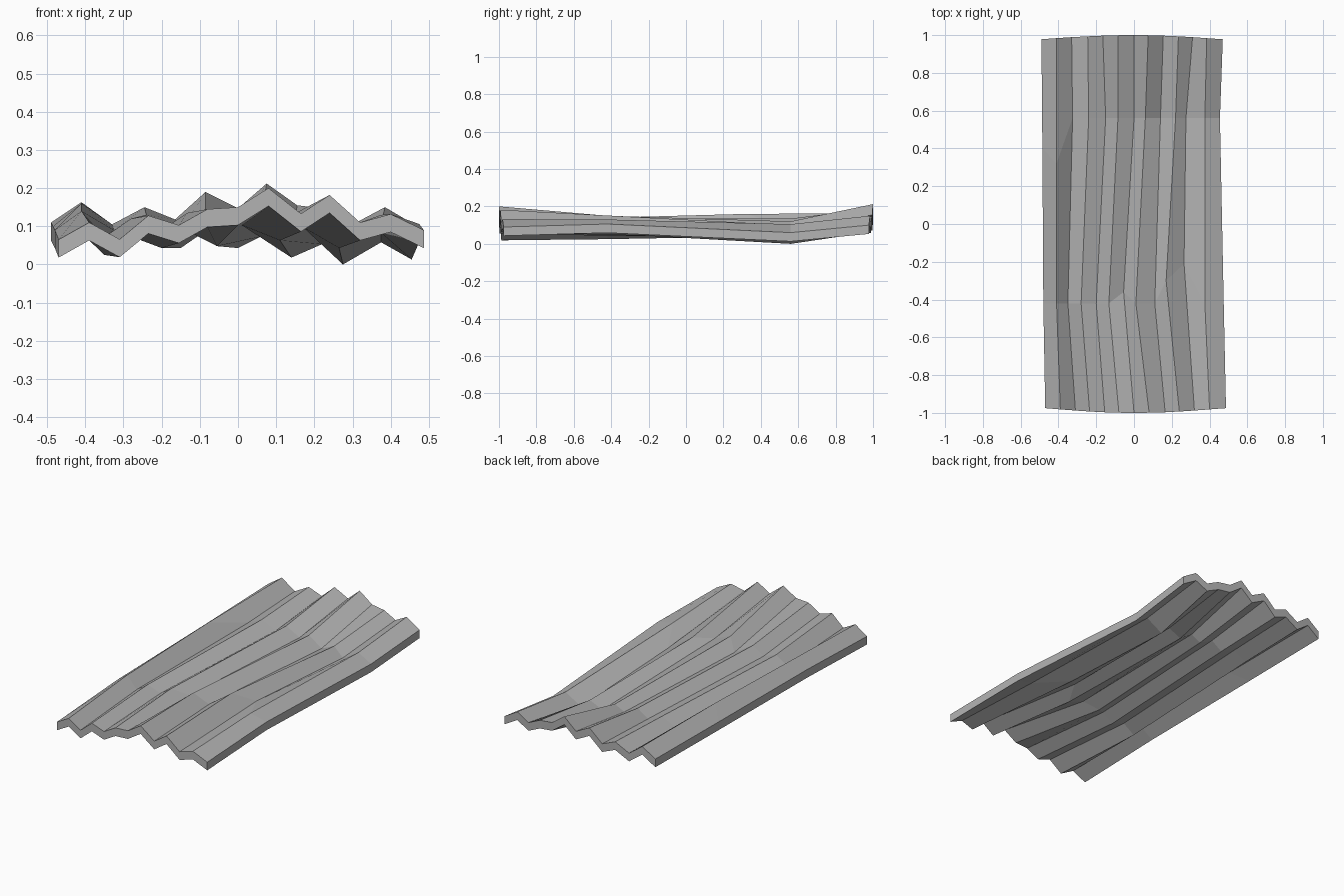
import bpy
import bmesh
import math

default_cube = bpy.data.objects.get("Cube")
if default_cube:
    bpy.data.objects.remove(default_cube, do_unlink=True)

THICKNESS = 0.047

# Single weathered metal colour
metal = bpy.data.materials.new("grey_metal")
metal.use_nodes = True
metal.diffuse_color = (0.45, 0.45, 0.45, 1)
metal.node_tree.nodes["Principled BSDF"].inputs["Base Color"].default_value = metal.diffuse_color

# Bent cross-sections, front to back: depth, end bulge, then the
# sideways position and height of each fold in hundredths of a unit
sections = [
    (-0.975, -0.025,
     (-47, -39, -31, -23.5, -15.5, -8, 0, 8, 16.5, 24, 32, 40, 48.7),
     (6.5, 11, 6.6, 12.8, 10.3, 14.5, 15, 20, 13.3, 18.2, 11, 13.2, 9)),
    (-0.42, 0.0,
     (-48, -41, -35, -28, -20, -13.3, -5.5, 1, 11, 17, 26.5, 37.5, 47.5),
     (9, 14, 7.2, 12, 9, 13.5, 9.5, 15, 11, 14.5, 9, 13, 10.6)),
    (0.56, 0.0,
     (-48.5, -41, -32.5, -24, -15, -8.5, 0, 6, 14, 22, 27.5, 37.5, 45.5),
     (10, 16, 9, 13, 9, 13.5, 9, 12, 6.5, 10, 4.7, 10.5, 6)),
    (0.978, 0.022,
     (-49, -41, -33, -24.5, -16.5, -8.5, 0, 7.5, 15.5, 23.5, 31, 38.5, 47),
     (11, 16.3, 10.5, 15, 11.8, 19, 14.7, 21.2, 15.5, 14.5, 11, 15, 10)),
]

# Folds whose dents sit away from their section: (section, fold) -> depth
dents = {(1, 9): -0.3, (1, 10): -0.21, (1, 6): -0.36, (2, 1): 0.32, (2, 0): 0.4}

bm = bmesh.new()


def add_layer(drop):
    """Add one grid of fold points, lowered by drop."""
    grid = []
    for s, (depth, bulge, across, heights) in enumerate(sections):
        last = len(across) - 1
        row = []
        for i, (x, z) in enumerate(zip(across, heights)):
            y = dents.get((s, i), depth + bulge * math.sin(math.pi * i / last))
            row.append(bm.verts.new((x / 100, y, z / 100 - drop)))
        grid.append(row)
    return grid


def skin(first, second):
    """Bridge two equally long rows of points with quads."""
    for a, b, c, d in zip(first, first[1:], second[1:], second):
        bm.faces.new((a, b, c, d))


top = add_layer(0)
bottom = add_layer(THICKNESS)

# Upper and lower skins
for layer in (top, bottom):
    for near, far in zip(layer, layer[1:]):
        skin(near, far)

# Cut ends and long side edges
for end in (0, -1):
    skin(top[end], bottom[end])
    skin([row[end] for row in top], [row[end] for row in bottom])

bmesh.ops.recalc_face_normals(bm, faces=bm.faces)
lowest = min(v.co.z for v in bm.verts)
bmesh.ops.translate(bm, verts=bm.verts, vec=(0, 0, -lowest))

mesh = bpy.data.meshes.new("corrugated_sheet")
bm.to_mesh(mesh)
bm.free()
mesh.materials.append(metal)
sheet = bpy.data.objects.new("corrugated_sheet", mesh)
bpy.context.collection.objects.link(sheet)
